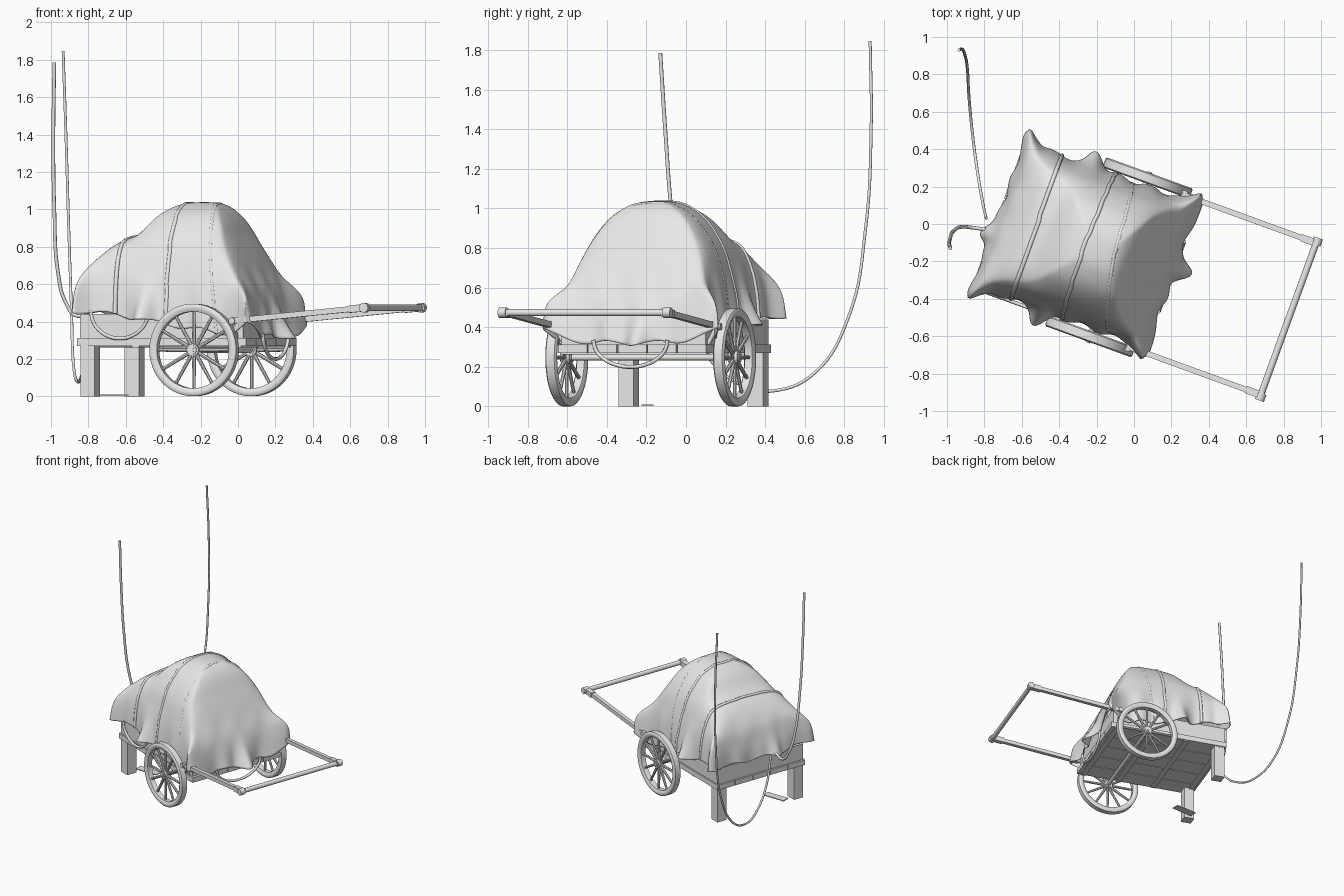
import bpy, bmesh, math
from mathutils import Vector, Matrix

cube = bpy.data.objects.get("Cube")
if cube:
    bpy.data.objects.remove(cube, do_unlink=True)

grey = bpy.data.materials.new("plain_grey")
grey.use_nodes = True
grey.diffuse_color = (0.8, 0.8, 0.8, 1)
grey.node_tree.nodes["Principled BSDF"].inputs["Base Color"].default_value = (0.8, 0.8, 0.8, 1)

# The cart is laid out along X, then turned as a whole
TURN = Matrix.Rotation(math.radians(-20), 4, "Z")
MID = -0.195                      # cart centreline in Y
BACK, FRONT, HALF = -0.70, 0.26, 0.40
SIDES = (-1, 1)


def finish(bm, name, smooth=True):
    bmesh.ops.recalc_face_normals(bm, faces=bm.faces)
    mesh = bpy.data.meshes.new(name)
    bm.to_mesh(mesh)
    bm.free()
    ob = bpy.data.objects.new(name, mesh)
    bpy.context.collection.objects.link(ob)
    mesh.materials.append(grey)
    ob.matrix_world = TURN
    if smooth:
        bpy.ops.object.select_all(action="DESELECT")
        ob.select_set(True)
        bpy.context.view_layer.objects.active = ob
        bpy.ops.object.shade_smooth_by_angle(angle=math.radians(40))
    return ob


def add_box(bm, lo, hi):
    lo, hi = Vector(lo), Vector(hi)
    m = Matrix.Translation((lo + hi) / 2) @ Matrix.Diagonal((*(hi - lo), 1))
    bmesh.ops.create_cube(bm, size=1, matrix=m)


def span(p, q):
    p, q = Vector(p), Vector(q)
    turn = (q - p).to_track_quat("Z", "Y").to_matrix().to_4x4()
    return Matrix.Translation((p + q) / 2) @ turn, (q - p).length


def add_rod(bm, p, q, r, r2=None, sides=16):
    m, length = span(p, q)
    bmesh.ops.create_cone(bm, cap_ends=True, segments=sides, radius1=r,
                          radius2=r2 or r, depth=length, matrix=m)


def add_beam(bm, p, q, w):
    m, length = span(p, q)
    bmesh.ops.create_cube(bm, size=1, matrix=m @ Matrix.Diagonal((w, w, length, 1)))


def rope(name, points, radius, local=True):
    curve = bpy.data.curves.new(name, "CURVE")
    curve.dimensions = "3D"
    curve.bevel_depth = radius
    curve.bevel_resolution = 2
    curve.resolution_u = 8
    curve.use_fill_caps = True
    sp = curve.splines.new("BEZIER")
    sp.bezier_points.add(len(points) - 1)
    for bp, p in zip(sp.bezier_points, points):
        bp.co = p
        bp.handle_left_type = bp.handle_right_type = "AUTO"
    curve.materials.append(grey)
    ob = bpy.data.objects.new(name, curve)
    bpy.context.collection.objects.link(ob)
    if local:
        ob.matrix_world = TURN


# Bed: planks, cross beams and low walls
bm = bmesh.new()
N = 5
step = 2 * HALF / N
for i in range(N):
    y = MID - HALF + i * step
    add_box(bm, (BACK, y + 0.003, 0.27), (FRONT, y + step - 0.003, 0.312))
finish(bm, "bed_planks", False)

bm = bmesh.new()
for i in range(4):
    x = BACK + 0.02 + i * 0.29
    add_box(bm, (x, MID - HALF + 0.01, 0.262), (x + 0.04, MID + HALF - 0.01, 0.28))
finish(bm, "bed_cross_beams", False)

bm = bmesh.new()
for s in SIDES:
    y = MID + s * (HALF - 0.025)
    add_box(bm, (BACK + 0.012, y - 0.012, 0.31), (FRONT - 0.02, y + 0.012, 0.44))
for x in (BACK + 0.025, FRONT - 0.032):
    add_box(bm, (x - 0.012, MID - HALF + 0.02, 0.31), (x + 0.012, MID + HALF - 0.02, 0.44))
finish(bm, "bed_walls", False)

bm = bmesh.new()
for s in SIDES:
    y = MID + s * 0.347
    add_box(bm, (-0.685, y - 0.041, 0), (-0.603, y + 0.041, 0.28))
finish(bm, "rear_legs", False)

# Wheels: lathed rim, hub, spokes
for s, side in zip(SIDES, ("right", "left")):
    c = Vector((-0.015, MID + s * 0.451, 0.248))
    bm = bmesh.new()
    outline = [(0.205, -0.02), (0.222, -0.029), (0.238, -0.029), (0.247, -0.022)]
    outline += [(r, -w) for r, w in reversed(outline)]
    ring = [bm.verts.new(c + Vector((r, w, 0))) for r, w in outline]
    edges = [bm.edges.new((ring[i], ring[i - 1])) for i in range(len(ring))]
    bmesh.ops.spin(bm, geom=ring + edges, cent=c, axis=(0, 1, 0),
                   angle=math.tau, steps=48, use_merge=True)
    bmesh.ops.remove_doubles(bm, verts=bm.verts, dist=0.0005)
    finish(bm, side + "_wheel_rim")
    bm = bmesh.new()
    for i in range(12):
        a = math.tau * i / 12
        d = Vector((math.cos(a), 0, math.sin(a)))
        add_rod(bm, c + d * 0.02, c + d * 0.21, 0.011, 0.009, 8)
    for r, w in ((0.034, 0.024), (0.024, 0.03), (0.012, 0.035)):
        add_rod(bm, c - Vector((0, w, 0)), c + Vector((0, w, 0)), r)
    finish(bm, side + "_wheel_spokes")

bm = bmesh.new()
add_rod(bm, (-0.015, MID - 0.45, 0.248), (-0.015, MID + 0.45, 0.248), 0.016)
finish(bm, "axle")

# Pull handle: two rails, sleeves, cross bar
bm = bmesh.new()
for s in SIDES:
    y = MID + s * 0.432
    start, end = Vector((0.19, y, 0.403)), Vector((0.95, y, 0.474))
    add_beam(bm, start, end, 0.03)
    add_beam(bm, end.lerp(start, 0.11), end.lerp(start, -0.02), 0.039)
    add_rod(bm, start + Vector((0.01, -0.024, 0)), start + Vector((0.01, 0.024, 0)), 0.018)
    add_rod(bm, (0.2, y, 0.4), (0.2, y - s * 0.06, 0.29), 0.012)
    add_rod(bm, (0.952, y - s * 0.01, 0.474), (0.952, y + s * 0.03, 0.474), 0.026)
add_rod(bm, (0.95, MID - 0.44, 0.474), (0.95, MID + 0.44, 0.474), 0.018)
finish(bm, "pull_handle")


# Tarp: blend of a lengthwise and a crosswise outline
LENGTH = [(-0.70, 0), (-0.685, 0.2), (-0.645, 0.44), (-0.55, 0.66), (-0.42, 0.78), (-0.32, 0.93),
          (-0.2, 1), (-0.05, 1), (0.04, 0.92), (0.11, 0.74), (0.18, 0.52), (0.25, 0.28), (0.295, 0)]
WIDTH = [(-1, 0), (-0.97, 0.22), (-0.9, 0.45), (-0.77, 0.7), (-0.55, 0.89), (-0.28, 0.98), (0, 1)]
WIDTH += [(-t, g) for t, g in reversed(WIDTH[:-1])]
BUMPS = [(-0.73, -0.307), (0.31, -0.159), (-0.3, 0.235), (-0.297, -0.615)]
CORNERS = [(x, MID + s * 0.41) for x in (-0.70, 0.295) for s in SIDES]


def sample(points, u):
    f = min(max(u, 0), 1) * (len(points) - 1)
    i = min(int(f), len(points) - 2)
    f -= i
    p = [Vector(points[min(max(i + k, 0), len(points) - 1)]) for k in (-1, 0, 1, 2)]
    return 0.5 * (2 * p[1] + (p[2] - p[0]) * f + (2 * p[0] - 5 * p[1] + 4 * p[2] - p[3]) * f ** 2
                  + (3 * (p[1] - p[2]) + p[3] - p[0]) * f ** 3)


def tarp(u, v):
    x, h = sample(LENGTH, u)
    t, g = sample(WIDTH, v)
    y = MID + 0.41 * t
    h, g = max(h, 0.001), max(g, 0.001)
    k = (h ** -3 + g ** -3) ** (-1 / 3) * (1 + 0.26 * min(h, g) ** 4)
    hem = 0.44 - 0.12 * min(max((x + 0.5) / 0.7, 0), 1)
    loose = max(0, 1 - 1.7 * k)
    out = Vector((x + 0.2, (y - MID) * 1.2)).normalized()
    push = 0.012 * loose * math.sin(34 * x + 1) * math.cos(31 * y)
    lift = 0.012 * loose * math.sin(23 * (x - y))
    for bx, by in BUMPS:
        push += 0.1 * loose ** 2 * math.exp(-((x - bx) ** 2 + (y - by) ** 2) / 0.0024)
    shift = out * push
    # Rounded ears at the four corners, drawn out sideways
    for bx, by in CORNERS:
        d = (x - bx) ** 2 + (y - by) ** 2
        front = bx > 0
        shift.y += math.copysign(0.08, by - MID) * math.exp(-d / 0.006)
        shift.y -= math.copysign(0.015, by - MID) * math.exp(-d / 0.0006)
        shift.x += (-0.025 if front else 0.025) * math.exp(-d / 0.0008)
        shift.x += (0.03 if front else -0.02) * math.exp(-d / 0.006)
        lift += (0.06 if front else 0.015) * math.exp(-d / 0.012)
    soft = 0.012 * math.sin(11 * x + 7 * y) * (1 - loose) * (1 - k)
    return Vector((x + shift.x, y + shift.y, hem + (1.035 - hem) * k + lift + soft))


bm = bmesh.new()
NU, NV = 96, 96
grid = [[bm.verts.new(tarp(i / NU, j / NV)) for j in range(NV + 1)] for i in range(NU + 1)]
for i in range(NU):
    for j in range(NV):
        bm.faces.new((grid[i][j], grid[i + 1][j], grid[i + 1][j + 1], grid[i][j + 1]))
cover = finish(bm, "tarp")
cover.data.polygons.foreach_set("use_smooth", [True] * len(cover.data.polygons))
thick = cover.modifiers.new("thickness", "SOLIDIFY")
thick.thickness = 0.006

# Lashing ropes that follow the tarp, given by their place at each end and the top
LASHINGS = [(-0.48, -0.485, -0.49, -0.002), (-0.186, -0.21, -0.18, -0.005),
            (0.1, -0.045, -0.085, -0.009)]
for n, (x0, x1, x2, sink) in enumerate(LASHINGS):
    path = []
    for j in range(41):
        v = j / 40
        x = x0 + (x1 - x0) * 2 * v if v < 0.5 else x1 + (x2 - x1) * (2 * v - 1)
        u = min((i / 300 for i in range(301)), key=lambda q: abs(sample(LENGTH, q)[0] - x))
        p = tarp(u, v)
        away = Vector((0, p.y - MID, (p.z - 0.4) * 0.6)).normalized()
        path.append(p + away * sink)
    rope("lashing_rope_%d" % (n + 1), path, 0.012)

# Slack rope loops below the hem
ARC = [math.pi * i / 8 for i in range(9)]
rope("side_rope_loop", [(-0.45 - 0.165 * math.cos(a), MID - 0.418, 0.46 - 0.15 * math.sin(a))
                        for a in ARC], 0.01)
rope("front_rope_loop", [(0.285, MID - 0.2 * math.cos(a), 0.335 - 0.135 * math.sin(a))
                         for a in ARC], 0.01)

# Long ropes rising behind the cart
rope("near_tall_rope", [(-0.982, -0.13, 1.785), (-0.987, -0.105, 1.4), (-0.982, -0.075, 1.0),
                        (-0.962, -0.035, 0.66), (-0.92, -0.015, 0.5), (-0.86, -0.02, 0.43),
                        (-0.79, -0.03, 0.46)], 0.01, False)
rope("far_tall_rope", [(-0.935, 0.93, 1.845), (-0.92, 0.935, 1.4), (-0.905, 0.907, 0.9),
                       (-0.89, 0.82, 0.45), (-0.88, 0.65, 0.17), (-0.86, 0.45, 0.08),
                       (-0.84, 0.3, 0.1), (-0.81, 0.12, 0.24), (-0.79, 0.03, 0.45)], 0.008, False)

# Flat scrap on the ground, square to the world axes
bm = bmesh.new()
add_box(bm, (-0.77, -0.225, 0.002), (-0.585, -0.165, 0.009))
bm.transform(TURN.inverted())
finish(bm, "ground_plate", False)
